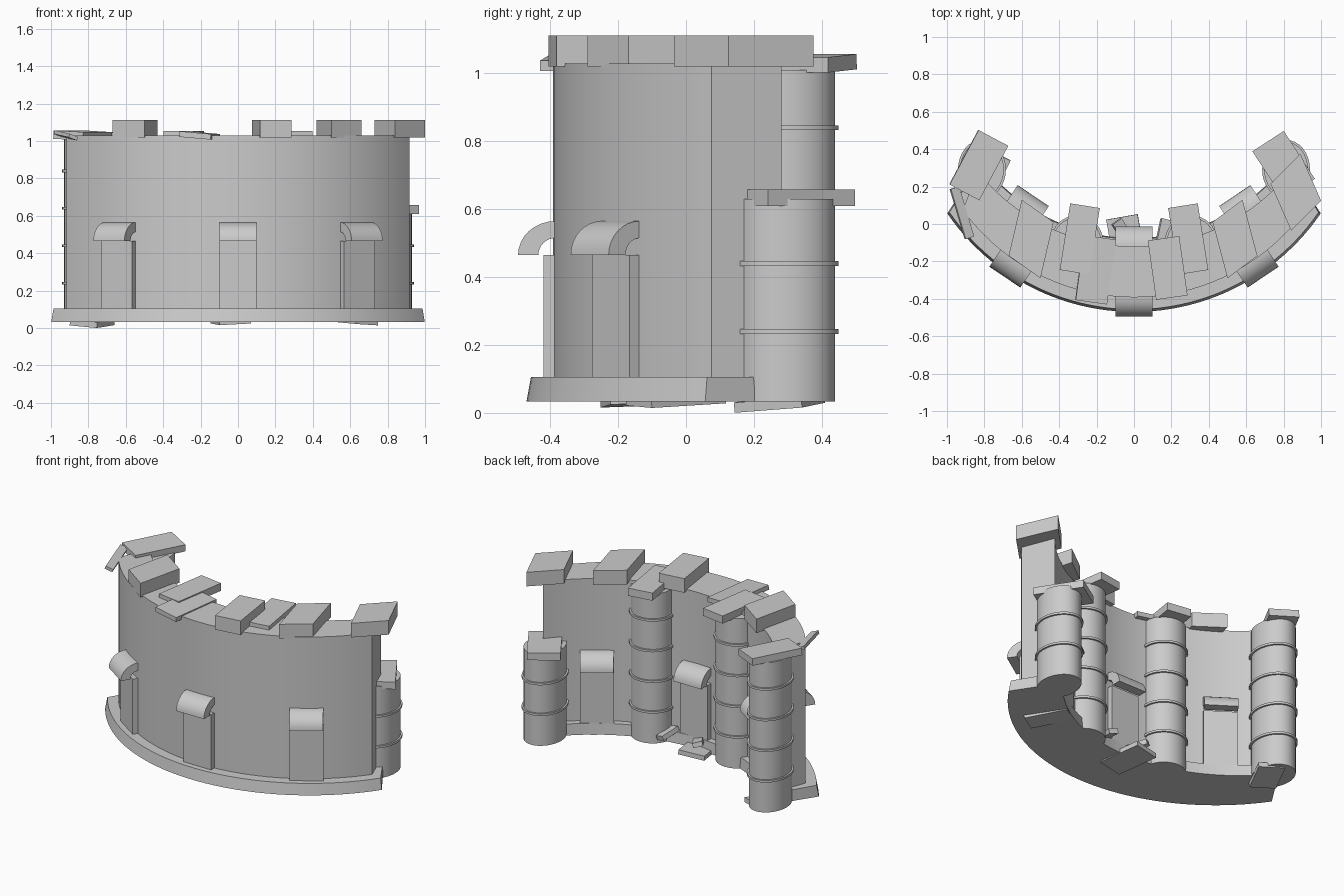
import bpy, bmesh, math
from mathutils import Matrix, Vector, Euler

if "Cube" in bpy.data.objects:
    bpy.data.objects.remove(bpy.data.objects["Cube"])

OUT_Y, IN_Y = 0.74, 0.95  # centres of the wall's outer and inner curves

stone = bpy.data.materials.new("light_grey_stone")
stone.diffuse_color = (0.6, 0.6, 0.6, 1)
stone.use_nodes = True
stone.node_tree.nodes["Principled BSDF"].inputs["Base Color"].default_value = stone.diffuse_color


def finish(bm, name, smooth=False):
    bmesh.ops.recalc_face_normals(bm, faces=bm.faces)
    me = bpy.data.meshes.new(name)
    bm.to_mesh(me)
    bm.free()
    me.materials.append(stone)
    ob = bpy.data.objects.new(name, me)
    bpy.context.collection.objects.link(ob)
    if smooth:
        bpy.ops.object.select_all(action='DESELECT')
        ob.select_set(True)
        bpy.context.view_layer.objects.active = ob
        bpy.ops.object.shade_smooth_by_angle(angle=math.radians(30))
    return ob


def polar(cy, r, deg, z=0.0):
    a = math.radians(deg)
    return Vector((r * math.sin(a), cy - r * math.cos(a), z))


def arc_wall(name, corners, n=48):
    """corners: (centre y, radius, z, half angle) around the cross-section"""
    bm = bmesh.new()
    rows = [[bm.verts.new(polar(cy, r, h * (2 * i / n - 1), z)) for cy, r, z, h in corners]
            for i in range(n + 1)]
    k = len(corners)
    for a, b in zip(rows, rows[1:]):
        for j in range(k):
            bm.faces.new((a[j], a[(j + 1) % k], b[(j + 1) % k], b[j]))
    bm.faces.new(rows[0])
    bm.faces.new(rows[-1])
    return finish(bm, name, True)


def block(name, loc, size, yaw, tilt=(0, 0)):
    """box with its long side (y) turned by yaw degrees"""
    bm = bmesh.new()
    bmesh.ops.create_cube(bm, size=1)
    rot = Euler((math.radians(tilt[0]), math.radians(tilt[1]), math.radians(yaw)))
    bm.transform(Matrix.LocRotScale(Vector(loc), rot, Vector(size)))
    return finish(bm, name)


def skewed_block(name, corner, u, v, z0, z1):
    """upright block over the parallelogram corner, corner+u, corner+u+v, corner+v"""
    bm = bmesh.new()
    c, u, v = Vector(corner), Vector(u), Vector(v)
    base = [bm.verts.new((*p, z0)) for p in (c, c + u, c + u + v, c + v)]
    face = bm.faces.new(base)
    top = bmesh.ops.extrude_face_region(bm, geom=[face])["geom"]
    bmesh.ops.translate(bm, vec=(0, 0, z1 - z0),
                        verts=[e for e in top if isinstance(e, bmesh.types.BMVert)])
    return finish(bm, name)


def cylinder(name, x, y, rx, ry, z0, z1):
    bm = bmesh.new()
    bmesh.ops.create_cone(bm, cap_ends=True, segments=32, radius1=1, radius2=1, depth=z1 - z0)
    bm.transform(Matrix.LocRotScale(Vector((x, y, (z0 + z1) / 2)), None, Vector((rx, ry, 1))))
    return finish(bm, name, True)


def hood(name, cy, deg, wall_r, side):
    """curved hood over a window, sweeping away from the wall"""
    bm = bmesh.new()
    pts = []
    for i in range(9):
        a = math.pi / 2 * i / 8
        pts.append((0.11 * math.sin(a), 0.465 + 0.1 * math.cos(a)))
    for i in range(8, -1, -1):
        a = math.pi / 2 * i / 8
        pts.append((0.05 * math.sin(a), 0.465 + 0.05 * math.cos(a)))
    pts = [(-0.03, 0.565)] + pts + [(-0.03, 0.515)]
    tangent = Vector((math.cos(math.radians(deg)), math.sin(math.radians(deg)), 0))
    ends = [[bm.verts.new(polar(cy, wall_r + side * d, deg, z) + tangent * s) for d, z in pts]
            for s in (-0.1, 0.1)]
    k = len(pts)
    for j in range(k):
        bm.faces.new([ends[0][j], ends[0][(j + 1) % k], ends[1][(j + 1) % k], ends[1][j]])
    bm.faces.new(ends[0])
    bm.faces.new(ends[1])
    return finish(bm, name, True)


# curved wall and its plinth, thinner toward the ends
arc_wall("curved_wall", [(OUT_Y, 1.132, 0.07, 54), (OUT_Y, 1.132, 1.03, 54),
                         (IN_Y, 1.07, 1.03, 51.3), (IN_Y, 1.07, 0.07, 51.3)])
arc_wall("plinth", [(OUT_Y, 1.21, 0.033, 55.6), (OUT_Y, 1.197, 0.105, 55.5),
                    (IN_Y, 1.03, 0.105, 53), (IN_Y, 1.025, 0.033, 53)])

# windows: a panel and a hood on both faces of the wall
for side, deg in (("left", -34), ("middle", 0), ("right", 34)):
    block(side + "_outer_panel", polar(OUT_Y, 1.09, deg, 0.28), (0.2, 0.14, 0.37), deg)
    hood(side + "_outer_hood", OUT_Y, deg, 1.125, 1)
    block(side + "_inner_panel", polar(IN_Y, 1.1, deg, 0.28), (0.2, 0.14, 0.37), deg)
    hood(side + "_inner_hood", IN_Y, deg, 1.073, -1)

# banded columns on the inner side, the right end one broken short
columns = [("left_end", -0.813, 0.292, 0.117, 0.147, 1.01),
           ("left_inner", -0.305, -0.09, 0.128, 0.125, 1.01),
           ("right_inner", 0.305, -0.09, 0.128, 0.125, 1.01),
           ("right_end", 0.813, 0.292, 0.117, 0.147, 0.63)]
for name, x, y, rx, ry, top in columns:
    cylinder(name + "_column", x, y, rx, ry, 0.033, top)
    for z in (0.24, 0.44, 0.64, 0.84):
        if z < top - 0.05:
            cylinder(name + "_band", x, y, rx + 0.011, ry + 0.011, z - 0.007, z + 0.007)

# column cap slabs
block("left_end_cap", (-0.83, 0.315, 1.03), (0.18, 0.33, 0.045), -28, (0, 3))
block("left_inner_cap", (-0.29, -0.08, 1.03), (0.16, 0.36, 0.05), -9)
block("right_inner_cap", (0.29, -0.08, 1.03), (0.16, 0.36, 0.05), 9)
block("right_end_cap", (0.80, 0.315, 0.634), (0.2, 0.305, 0.048), 33)

# battlements along the top
skewed_block("end_battlement", (0.84, -0.035), (0.16, 0.16), (-0.11, 0.25), 1.02, 1.112)
skewed_block("right_battlement", (0.5, -0.29), (0.16, 0.12), (-0.08, 0.3), 1.02, 1.112)
skewed_block("left_battlement", (-0.5, -0.29), (-0.17, 0.12), (0.07, 0.3), 1.02, 1.112)
block("front_battlement", (0.18, -0.235, 1.066), (0.17, 0.32, 0.092), 8)
block("fallen_battlement", (-0.205, -0.245, 1.03), (0.17, 0.35, 0.03), -8, (0, 5))

# loose broken slabs on top, at the foot and under the plinth
block("broken_slab", (-0.92, 0.06, 1.03), (0.05, 0.28, 0.02), 18, (4, 20))
block("rubble_slab", (-0.06, -0.04, 0.1), (0.06, 0.13, 0.03), 35, (12, 15))
block("rubble_slab", (0.16, -0.04, 0.1), (0.06, 0.13, 0.03), -15, (-12, 15))
block("foot_slab", (-0.78, 0.275, 0.03), (0.16, 0.22, 0.03), -25, (4, 5))
block("foot_slab", (-0.04, -0.1, 0.04), (0.17, 0.28, 0.03), 10, (2, -3))
block("foot_slab", (0.62, -0.03, 0.04), (0.14, 0.26, 0.03), 33, (3, 3))
